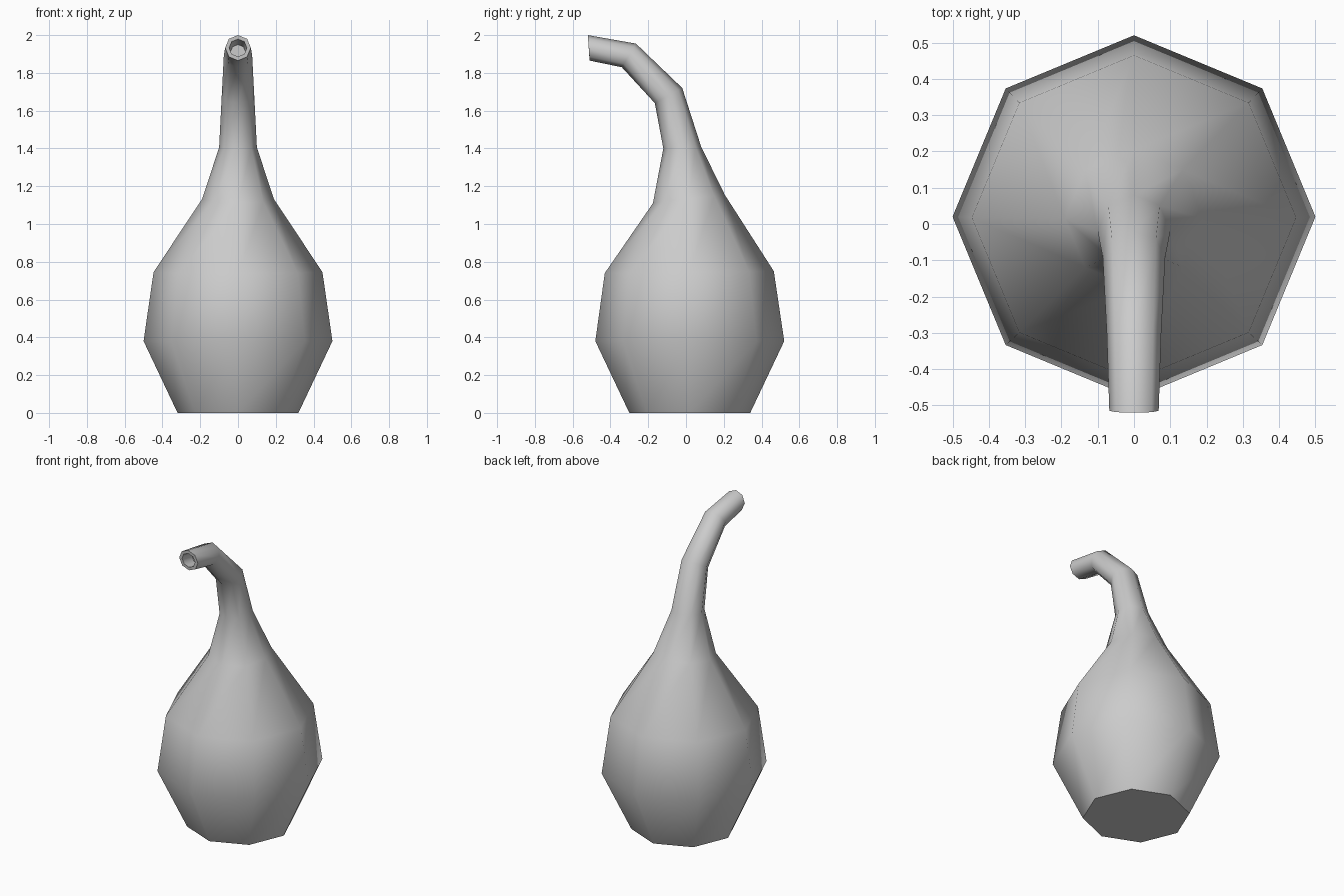
import bpy
import bmesh
from math import cos, sin, tau, radians
from mathutils import Vector

cube = bpy.data.objects.get("Cube")
if cube:
    bpy.data.objects.remove(cube, do_unlink=True)

SIDES = 8

# Plain grey skin
skin = bpy.data.materials.new("plain grey")
skin.use_nodes = True
grey = (0.6, 0.6, 0.6, 1)
skin.diffuse_color = grey
skin.node_tree.nodes["Principled BSDF"].inputs["Base Color"].default_value = grey

# Rings from base to tip: front point (y, z), back point (y, z), half width
rings = [
    ((-0.30, 0.00), (0.34, 0.00), 0.32),
    ((-0.48, 0.38), (0.52, 0.38), 0.50),
    ((-0.43, 0.74), (0.465, 0.75), 0.447),
    ((-0.175, 1.11), (0.205, 1.155), 0.19),
    ((-0.12, 1.40), (0.08, 1.41), 0.10),
    ((-0.165, 1.64), (-0.02, 1.72), 0.086),
    ((-0.34, 1.83), (-0.265, 1.955), 0.075),
    ((-0.51, 1.865), (-0.52, 2.00), 0.068),
    # Hollow mouth: inner rim, then the floor of the recess
    ((-0.512, 1.886), (-0.518, 1.979), 0.047),
    ((-0.42, 1.872), (-0.42, 1.95), 0.040),
]


def add_ring(bm, front, back, half_width):
    f, b = Vector((0, *front)), Vector((0, *back))
    middle, reach = (f + b) / 2, (b - f) / 2
    side = Vector((half_width, 0, 0))
    return [bm.verts.new(middle + side * cos(tau * i / SIDES) + reach * sin(tau * i / SIDES))
            for i in range(SIDES)]


# Gourd body with bent neck
bm = bmesh.new()
loops = [add_ring(bm, *ring) for ring in rings]
for low, high in zip(loops, loops[1:]):
    for i in range(SIDES):
        j = (i + 1) % SIDES
        bm.faces.new((low[i], low[j], high[j], high[i]))
bm.faces.new(loops[0][::-1])
bm.faces.new(loops[-1])
bmesh.ops.recalc_face_normals(bm, faces=bm.faces[:])

mesh = bpy.data.meshes.new("gourd_body")
bm.to_mesh(mesh)
bm.free()
mesh.materials.append(skin)
gourd = bpy.data.objects.new("gourd_body", mesh)
bpy.context.collection.objects.link(gourd)

# Smooth skin with a crisp base and rim
bpy.ops.object.select_all(action='DESELECT')
gourd.select_set(True)
bpy.context.view_layer.objects.active = gourd
bpy.ops.object.shade_smooth_by_angle(angle=radians(60))
